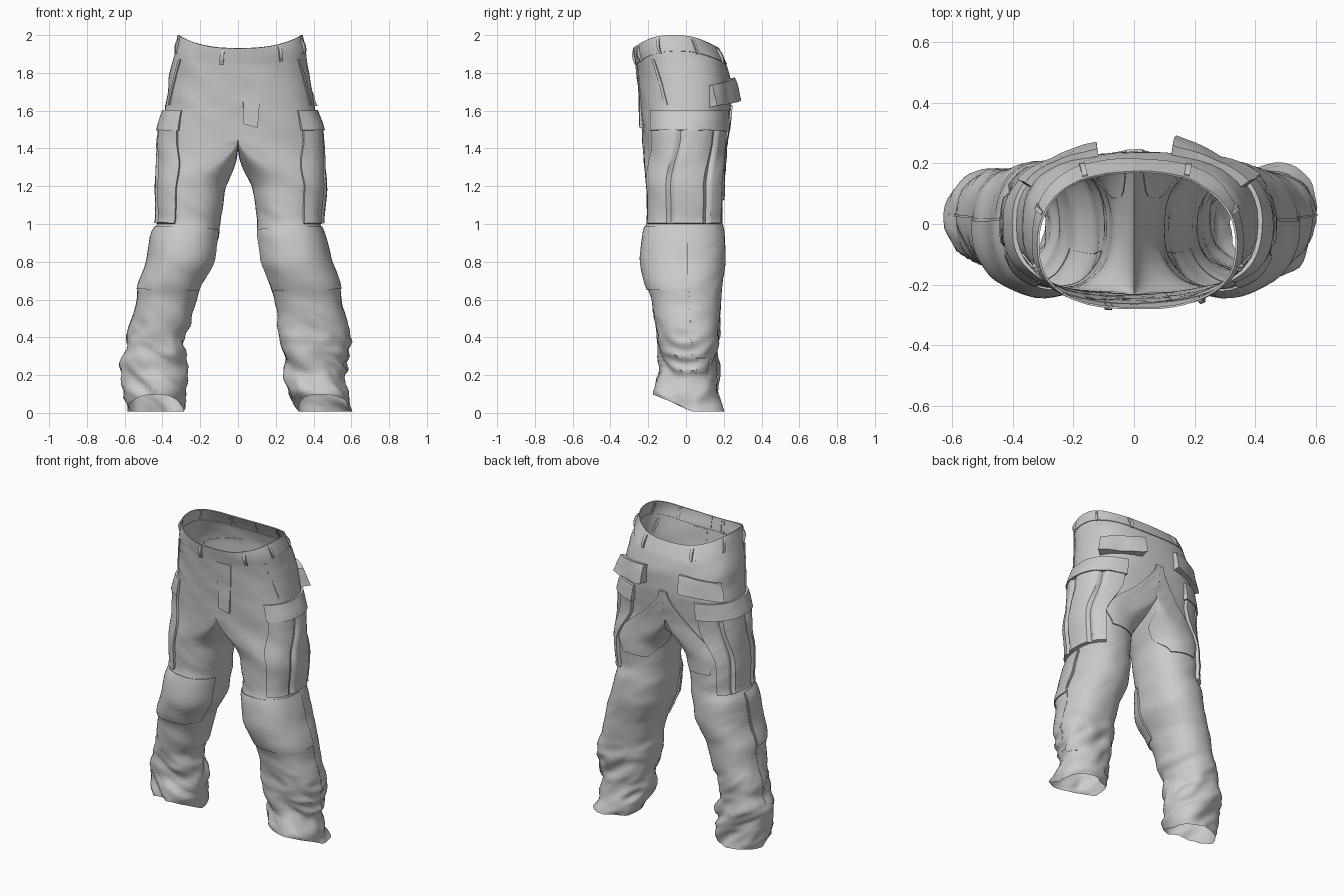
import bpy, bmesh
from math import sin, cos, radians, copysign
from mathutils import Vector, noise

if "Cube" in bpy.data.objects:
    bpy.data.objects.remove(bpy.data.objects["Cube"])

# Silhouette: z, left outer/inner x, right outer/inner x, front y, back y
TABLE = [
    (2.00, .310, 0, .335, 0, -.270, .135), (1.93, .330, 0, .355, 0, -.278, .170),
    (1.85, .352, 0, .370, 0, -.262, .212), (1.75, .368, 0, .385, 0, -.252, .238),
    (1.62, .385, 0, .405, 0, -.243, .238), (1.52, .402, 0, .428, 0, -.235, .226),
    (1.40, .410, .02, .440, .025, -.228, .210), (1.20, .420, .072, .450, .080, -.210, .195),
    (1.01, .415, .095, .435, .10, -.205, .190), (.96, .455, .10, .450, .10, -.222, .205),
    (.80, .475, .13, .488, .12, -.235, .210), (.67, .530, .20, .540, .175, -.208, .190),
    (.62, .530, .215, .545, .19, -.185, .185), (.40, .585, .28, .585, .225, -.155, .172),
    (.22, .610, .275, .590, .245, -.120, .152), (.17, .610, .275, .562, .25, -.145, .152),
    (.10, .600, .28, .600, .27, -.172, .150), (.00, .575, .31, .595, .34, -.090, .162)]
SPLIT = 1.45                      # height where the trunk divides into two legs


def raw(z):
    for hi, lo in zip(TABLE, TABLE[1:]):
        if z >= lo[0]:
            break
    f = min(1, max(0, (z - lo[0]) / (hi[0] - lo[0])))
    return [l + (h - l) * f for h, l in zip(hi, lo)]


SMOOTH = [[sum(c) / 3 for c in zip(*(raw(i / 100 + d) for d in (-.018, 0, .018)))]
          for i in range(202)]


def lookup(z):
    q = min(200.99, max(0, z * 100))
    i = int(q)
    return [a + (b - a) * (q - i) for a, b in zip(SMOOTH[i], SMOOTH[i + 1])]


def sp(v, p):
    return copysign(abs(v) ** p, v)


def ease(v):
    v = min(1, max(0, v))
    return v * v * (3 - 2 * v)


def rim(a):
    return 1.93 + .07 * cos(radians(a)) ** 2


def hem(a):
    return .008 + .09 * max(0, -sin(radians(a)))


def split_amount(z):
    return ease((SPLIT - z) / .25)


def surf(side, a, z):
    """Cloth surface: a = -90 front, 0 outer side, 90 back, 180 inner leg."""
    c, s = cos(radians(a)), sin(radians(a))
    r = lookup(z)
    xo, xi = (r[3], r[4]) if side > 0 else (r[1], r[2])
    t = split_amount(z)
    trunk = xo * sp(max(c, 0), .8)
    leg = (xo + xi) / 2 + (xo - xi) / 2 * sp(c, .88)
    x = trunk + (leg - trunk) * t
    p = .8 + .08 * t
    y = (r[5] + r[6]) / 2 + (r[6] - r[5]) / 2 * sp(s, p)
    zz = z - .03 * max(0, -c) * min(1, z / SPLIT) ** 2
    # cloth wrinkles, deeper towards the cuffs
    amp = .006 + .032 * ease((.62 - z) / .4)
    q = Vector((side * x * 4, y * 4, zz * 8 + side * x * 5))
    w = amp * (noise.noise(q) + .9 * (.3 - abs(noise.noise(q * 1.7))))
    x += w * c * (t if c < 0 else 1)
    return Vector((side * x, y + w * s, max(0, zz)))


def normal(side, a, z):
    da = surf(side, a + 2, z) - surf(side, a - 2, z)
    dz = surf(side, a, z + .01) - surf(side, a, z - .01)
    return (da.cross(dz) * side).normalized()


def grid(bm, fn, nu, nv, flip):
    vs = [[bm.verts.new(fn(i, j)) for i in range(nu + 1)] for j in range(nv + 1)]
    for j in range(nv):
        for i in range(nu):
            f = [vs[j][i], vs[j][i + 1], vs[j + 1][i + 1], vs[j + 1][i]]
            bm.faces.new(f[::-1] if flip else f)


def finish(name, bm, angle=40):
    bmesh.ops.remove_doubles(bm, verts=bm.verts, dist=.0004)
    me = bpy.data.meshes.new(name)
    bm.to_mesh(me)
    bm.free()
    ob = bpy.data.objects.new(name, me)
    bpy.context.collection.objects.link(ob)
    bpy.ops.object.select_all(action='DESELECT')
    ob.select_set(True)
    bpy.context.view_layer.objects.active = ob
    bpy.ops.object.shade_smooth_by_angle(angle=radians(angle))


def panel(name, side, shape, off, nu=12, nv=10):
    """Raised cloth piece: shape(u,v) -> (a,z), off(u,v) -> height; rim tucked in."""
    def fn(i, j):
        u = min(1, max(0, (i - 1) / nu))
        v = min(1, max(0, (j - 1) / nv))
        a, z = shape(u, v)
        edge = i in (0, nu + 2) or j in (0, nv + 2)
        return surf(side, a, z) + normal(side, a, z) * (-.003 if edge else off(u, v))
    bm = bmesh.new()
    grid(bm, fn, nu + 2, nv + 2, side < 0)
    finish(name, bm)


def box(a0, a1, z0, z1, tilt=0):
    return lambda u, v: (a0 + (a1 - a0) * u, z0 + (z1 - z0) * v + tilt * (u - .5))


# Trousers body: hip trunk and both legs as one welded cloth
bm = bmesh.new()
for side in (-1, 1):
    def trunk(i, j):
        a = -90 + i * 7.5
        return surf(side, a, SPLIT + (rim(a) - SPLIT) * j / 24)

    def leg(i, j):
        a = -90 + i * 7.5
        return surf(side, a, hem(a) + (SPLIT - hem(a)) * j / 80)
    grid(bm, trunk, 24, 24, side < 0)
    grid(bm, leg, 48, 80, side < 0)
finish("trousers_body", bm, 60)


def cargo_shape(u, v):
    # front edge stays upright where the leg parts from the trunk
    z = 1.0 + .52 * v
    a0 = -42 - 24 * split_amount(z)
    return a0 + (60 - a0) * u, z


def pleated(u, v):
    groove = min(abs(u - .38), abs(u - .76))
    return (.006 + .016 * ease(groove / .05)) * (.6 + .4 * ease(u / .2))


def seat_shape(u, v):
    # pointed at the top centre, wide and rounded at the bottom
    z = 1.13 + .5 * v
    bottom = .5 + .5 * ease(v / .22)
    lo = 88 - 30 * ease((1 - v) / .75) * bottom
    hi = 90 + 66 * ease((SPLIT - z) / .16) * bottom
    return lo + (hi - lo) * u, z


for side, tag in ((-1, "left"), (1, "right")):
    # Waistband
    panel(tag + "_waistband", side,
          lambda u, v: (-90 + 180 * u, rim(-90 + 180 * u) - .085 * (1 - v)),
          lambda u, v: .004, 32, 3)
    # Belt loops
    for k, a in enumerate((-80 if side < 0 else -57, -18, 22, 66)):
        panel(f"{tag}_belt_loop_{k + 1}", side,
              box(a - 1.6, a + 1.6, rim(a) - .09, rim(a) - .012),
              lambda u, v: .008 + .01 * sin(3.14 * v), 1, 6)
    # Hip pocket edge
    panel(tag + "_hip_pocket_edge", side,
          lambda u, v: (-22 - 12 * v + 4 * u, 1.63 + .24 * v),
          lambda u, v: .006, 2, 8)
    # Cargo pocket with two pleats, and its flap
    panel(tag + "_cargo_pocket", side, cargo_shape, pleated, 42, 20)
    panel(tag + "_cargo_flap", side, box(-44, 62, 1.495, 1.6),
          lambda u, v: (.03 - .016 * v) * (.6 + .4 * ease(u / .2)), 26, 5)
    # Back pocket flap, lifting away at its lower edge
    lift = .05 if side > 0 else .03
    panel(tag + "_back_pocket_flap", side, box(27, 76, 1.635, 1.75, .035),
          lambda u, v: .012 + lift * (1 - .6 * v) * (.35 + .65 * abs(2 * u - 1)), 10, 4)
    # Seat reinforcement
    panel(tag + "_seat_patch", side, seat_shape, lambda u, v: .008, 16, 24)
    # Knee patch
    panel(tag + "_knee_patch", side, box(-160, 4, .655, .985),
          lambda u, v: .006 + .005 * sin(3.14 * v), 24, 12)
    # Side seam
    panel(tag + "_side_seam", side, box(4, 6, .3, .98), lambda u, v: .002, 1, 36)

# Fly cover and ankle tab
panel("fly", 1, lambda u, v: (-88 + 13 * u * (.6 + .4 * v), 1.53 + .31 * v - .02 * u * (1 - v)),
      lambda u, v: .004 + .014 * (1 - v) ** 3, 5, 12)
panel("ankle_tab", 1, box(14, 44, .21, .29), lambda u, v: .005, 6, 4)
